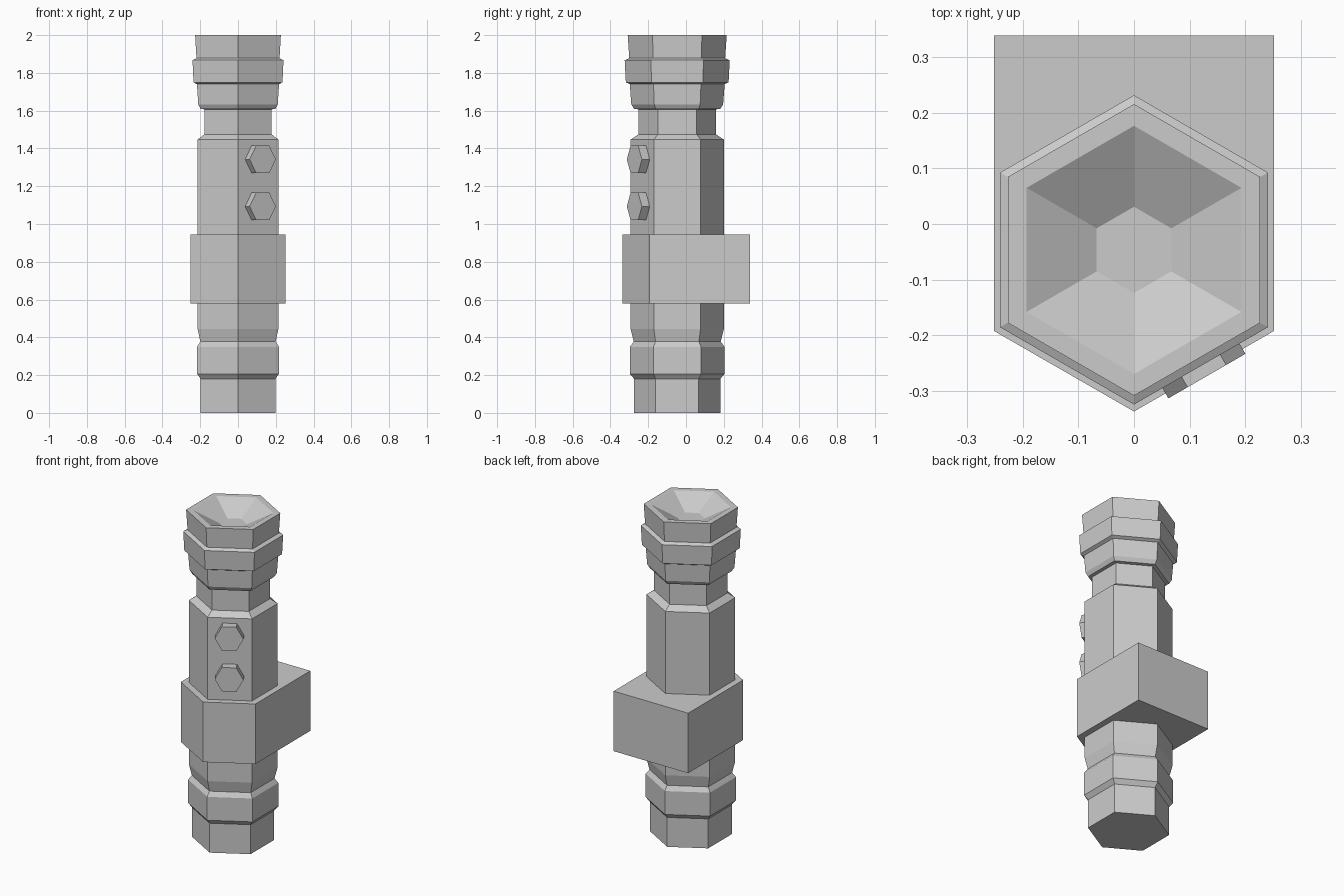
import bpy, bmesh
from math import radians, sin, cos
from mathutils import Vector, Matrix

if "Cube" in bpy.data.objects:
    bpy.data.objects.remove(bpy.data.objects["Cube"])

CY = -0.0465  # y of the handle axis


def make_object(name, bm):
    bmesh.ops.recalc_face_normals(bm, faces=bm.faces)
    mesh = bpy.data.meshes.new(name)
    bm.to_mesh(mesh)
    bm.free()
    obj = bpy.data.objects.new(name, mesh)
    bpy.context.collection.objects.link(obj)
    return obj


def loft(bm, rings):
    """Join rings of points with quads and cap both ends."""
    loops = [[bm.verts.new(p) for p in ring] for ring in rings]
    n = len(loops[0])
    for a, b in zip(loops, loops[1:]):
        for i in range(n):
            j = (i + 1) % n
            bm.faces.new((a[i], a[j], b[j], b[i]))
    bm.faces.new(loops[0][::-1])
    bm.faces.new(loops[-1])


def hexagon(r, z):
    return [Vector((r * sin(radians(60 * i)), CY + r * cos(radians(60 * i)), z))
            for i in range(6)]


# Six-sided handle: stepped profile (radius, height) ending in a sunken bowl
profile = [(0.228, 0), (0.228, 0.18), (0.251, 0.207), (0.251, 0.35),
           (0.230, 0.377), (0.247, 0.445), (0.247, 1.447), (0.205, 1.475),
           (0.205, 1.607), (0.228, 1.609), (0.243, 1.633), (0.251, 1.74),
           (0.272, 1.75), (0.278, 1.867), (0.254, 1.878), (0.262, 2.0),
           (0.223, 2.0), (0.0775, 1.925)]
bm = bmesh.new()
loft(bm, [hexagon(r, z) for r, z in profile])
make_object("handle", bm)

# Block wrapped round the handle: pointed front, square back
outline = [(0, -0.337), (0.252, -0.192), (0.252, 0.339),
           (-0.252, 0.339), (-0.252, -0.192)]
bm = bmesh.new()
loft(bm, [[(x, y, z) for x, y in outline] for z in (0.578, 0.945)])
make_object("grip_block", bm)

# Two hexagonal buttons on the front right face
normal = Vector((0.5, -0.866, 0))
tangent = Vector((0.866, 0.5, 0))
for label, z in (("lower", 1.093), ("upper", 1.342)):
    bm = bmesh.new()
    loft(bm, [[Vector((0, CY, z)) + normal * d
               + tangent * (0.08 * cos(radians(60 * i)))
               + Vector((0, 0, 0.084 * sin(radians(60 * i))))
               for i in range(6)] for d in (0.2, 0.262)])
    make_object(label + "_button", bm)
